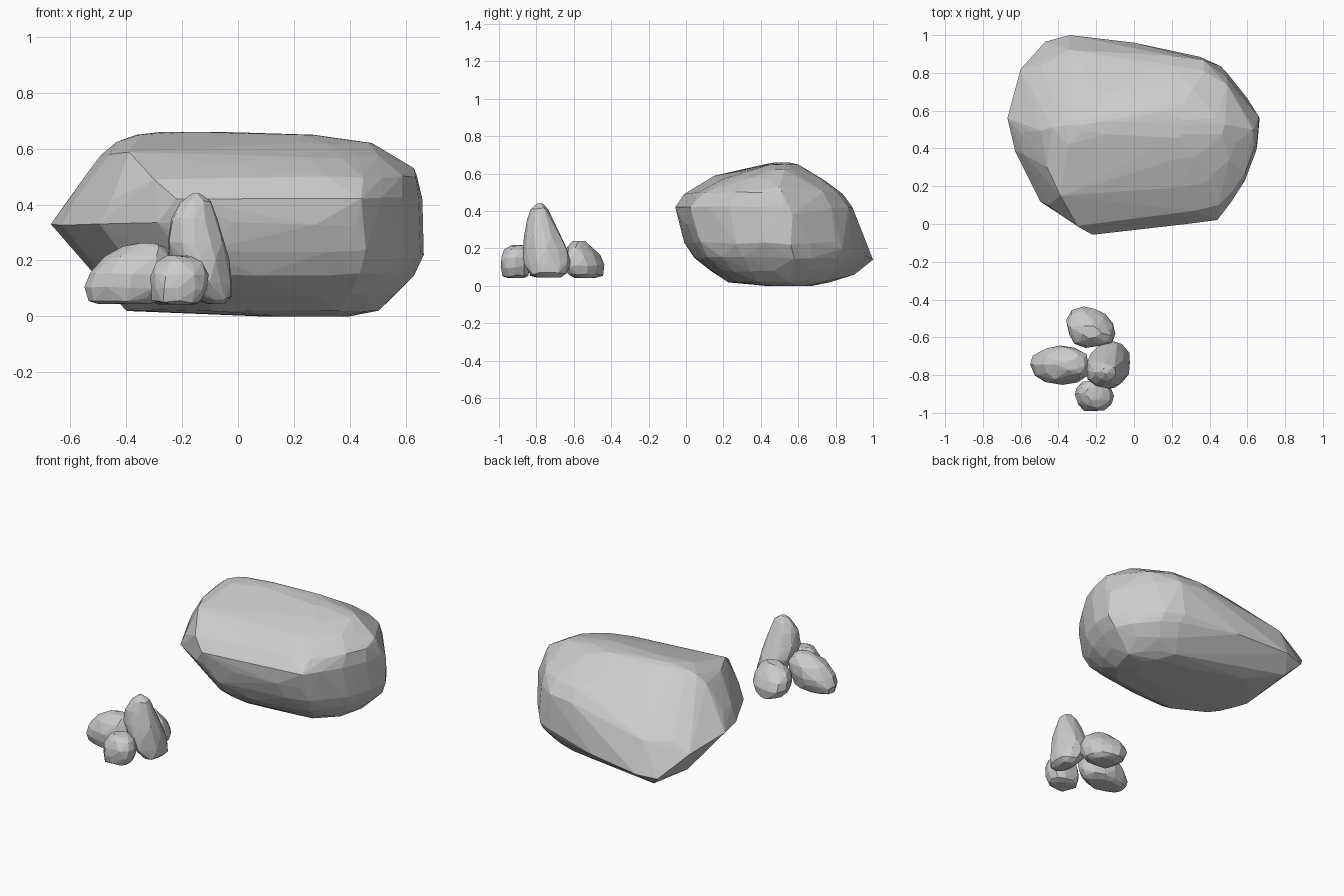
import bpy, bmesh, random

# Plan outlines, normalised 0..1 inside each level's bounding box
BOULDER = [(0, .58), (.05, .80), (.13, .90), (.24, .98), (.5, .96), (.77, .90),
           (.86, .84), (.95, .70), (1, .59), (.99, .45), (.95, .29), (.89, .17), (.83, .08),
           (.72, .05), (.5, .02), (.34, 0), (.28, .02), (.19, .10), (.12, .16), (.08, .29), (.02, .44)]
# Upper part: same front, back left sheared off
BOULDER_TOP = [(0, .56), (.05, .68), (.16, .80), (.32, .89), (.55, .97), (.77, .96), (.87, .86)] + BOULDER[7:]
ROUND = [(0, .52), (.06, .76), (.22, .93), (.46, 1), (.72, .95), (.92, .78),
         (1, .5), (.95, .25), (.78, .07), (.52, 0), (.25, .06), (.07, .25)]
SLANT = [(0, .68), (.10, .90), (.32, 1), (.55, .97), (.78, .84), (.95, .60),
         (1, .34), (.93, .12), (.72, .03), (.42, 0), (.15, .10), (.03, .34)]


def rock(name, outline, levels, jitter, seed, corners=(), upper=None, split=9):
    """Chiselled stone: hull around jittered level outlines (z, x0, x1, y0, y1) and key corners."""
    rnd = random.Random(seed)
    bm = bmesh.new()
    for z, x0, x1, y0, y1 in levels:
        for u, v in (upper if z > split else outline):
            d = [rnd.uniform(-jitter, jitter) for _ in range(3)]
            bm.verts.new((x0 + (x1 - x0) * u + d[0], y0 + (y1 - y0) * v + d[1],
                          max(levels[0][0], min(levels[-1][0], z + d[2]))))
    for c in corners:
        bm.verts.new(c)
    bmesh.ops.convex_hull(bm, input=bm.verts)
    bmesh.ops.delete(bm, geom=[v for v in bm.verts if not v.link_faces], context='VERTS')
    bmesh.ops.recalc_face_normals(bm, faces=bm.faces)
    me = bpy.data.meshes.new(name)
    bm.to_mesh(me)
    bm.free()
    ob = bpy.data.objects.new(name, me)
    bpy.context.collection.objects.link(ob)
    return ob


# Large boulder, with extra corners for the back edge, left tip and raised left crest
rock("boulder", BOULDER, [
    (.0, .08, .40, .42, .68), (.024, -.40, .50, .23, .78), (.08, -.44, .57, .13, .87),
    (.15, -.49, .63, .045, .94), (.23, -.55, .66, -.005, .955), (.33, -.655, .645, -.04, .94),
    (.42, -.61, .655, -.05, .91), (.50, -.54, .645, .03, .845), (.57, -.49, .55, .17, .75),
    (.62, -.43, .48, .33, .655), (.645, -.36, .30, .42, .60), (.66, -.28, -.02, .48, .55)], .006, 4,
    [(-.47, .965, .13), (-.34, 1.0, .14), (-.40, .90, .06), (-.60, .82, .27), (-.39, .15, .588),
     (-.35, .42, .65), (-.46, .30, .58), (-.30, -.01, .49), (.665, .56, .22), (.27, .52, .65),
     (-.67, .56, .33), (-.22, -.057, .42), (.35, .885, .2), (.46, .835, .2), (0, .96, .16),
     (.2, .84, .49), (.2, .89, .42), (.63, .50, .53), (.66, .57, .38)], BOULDER_TOP, .4)

# Tall leaning stone
rock("tall_stone", ROUND, [
    (.045, -.12, -.05, -.79, -.67), (.065, -.155, -.02, -.83, -.64), (.12, -.20, -.018, -.86, -.62),
    (.20, -.24, -.035, -.865, -.63), (.27, -.257, -.05, -.865, -.675), (.35, -.24, -.075, -.855, -.71),
    (.41, -.20, -.10, -.83, -.74), (.44, -.165, -.14, -.79, -.765)], .007, 2,
    [(-.21, -.80, .395), (-.235, -.82, .34)])

# Left stone
rock("left_stone", ROUND, [
    (.045, -.50, -.30, -.81, -.70), (.06, -.54, -.27, -.83, -.67), (.10, -.547, -.245, -.85, -.65),
    (.15, -.525, -.235, -.85, -.645), (.21, -.475, -.235, -.83, -.655), (.245, -.41, -.255, -.80, -.69),
    (.262, -.36, -.29, -.77, -.72)], .007, 3)

# Front stone
rock("front_stone", ROUND, [
    (.042, -.27, -.16, -.95, -.87), (.055, -.305, -.13, -.98, -.84), (.10, -.313, -.112, -.997, -.828),
    (.15, -.308, -.112, -.993, -.828), (.19, -.29, -.125, -.97, -.835), (.218, -.25, -.165, -.93, -.86)], .007, 5)

# Back stone
rock("back_stone", SLANT, [
    (.042, -.29, -.15, -.59, -.49), (.06, -.33, -.115, -.63, -.45), (.11, -.353, -.102, -.648, -.442),
    (.16, -.353, -.107, -.652, -.465), (.20, -.33, -.13, -.645, -.50), (.24, -.27, -.18, -.60, -.54)], .007, 6)
